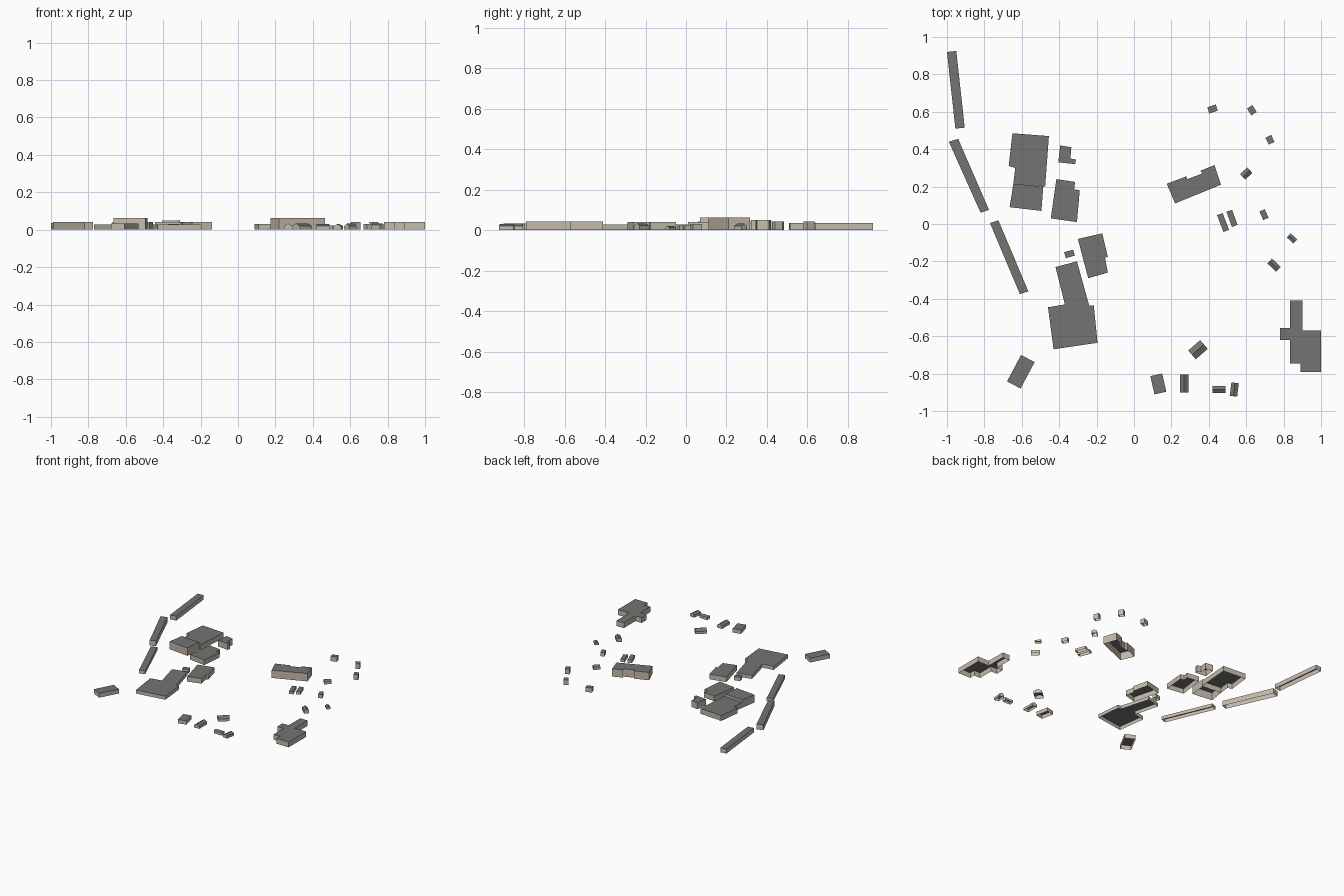
import bpy
import bmesh
import math
from mathutils import Matrix, Vector

cube = bpy.data.objects.get("Cube")
if cube:
    bpy.data.objects.remove(cube, do_unlink=True)

UNIT = 0.01  # plan dimensions below are in hundredths


def make_material(name, colour):
    material = bpy.data.materials.new(name)
    material.use_nodes = True
    material.diffuse_color = colour
    shader = next(n for n in material.node_tree.nodes if n.type == 'BSDF_PRINCIPLED')
    shader.inputs["Base Color"].default_value = colour
    shader.inputs["Roughness"].default_value = 0.9
    return material


WALL = make_material("beige wall", (0.56, 0.50, 0.42, 1))
ROOF = make_material("grey roof", (0.17, 0.175, 0.175, 1))


def finish(bm, name):
    """Turn a bmesh into an object; upward faces become roof, the rest wall."""
    for face in bm.faces:
        face.normal_update()
        face.material_index = 1 if face.normal.z > 0.2 else 0
    mesh = bpy.data.meshes.new(name)
    bm.to_mesh(mesh)
    bm.free()
    mesh.materials.append(WALL)
    mesh.materials.append(ROOF)
    obj = bpy.data.objects.new(name, mesh)
    bpy.context.collection.objects.link(obj)
    return obj


def block(name, height, outline):
    """Flat-roofed shell, open below, raised from a plan outline."""
    points = [Vector((x, y, 0)) * UNIT for x, y in outline]
    area = sum(a.x * b.y - b.x * a.y for a, b in zip(points, points[1:] + points[:1]))
    if area < 0:
        points.reverse()
    bm = bmesh.new()
    low = [bm.verts.new(p) for p in points]
    high = [bm.verts.new(p + Vector((0, 0, height * UNIT))) for p in points]
    bm.faces.new(high)
    for i in range(len(points)):
        j = (i + 1) % len(points)
        bm.faces.new((low[i], low[j], high[j], high[i]))
    return finish(bm, name)


def hut(name, centre, length, width, angle, height):
    """Rotated rectangular flat-roofed block."""
    turn = Matrix.Rotation(math.radians(angle), 2)
    corners = [(-1, -1), (1, -1), (1, 1), (-1, 1)]
    outline = [turn @ Vector((sx * length / 2, sy * width / 2)) + Vector(centre)
               for sx, sy in corners]
    return block(name, height, outline)


def cottage(name, centre, length, width, angle, eave, ridge):
    """Gabled shell, open below, with its ridge along the length."""
    bm = bmesh.new()
    profile = [(-width / 2, 0), (-width / 2, eave), (0, ridge),
               (width / 2, eave), (width / 2, 0)]
    ends = [[bm.verts.new(Vector((x, y, z)) * UNIT) for y, z in profile]
            for x in (-length / 2, length / 2)]
    back, front = ends
    bm.faces.new(back)
    bm.faces.new(front)
    for i in range(len(profile) - 1):
        bm.faces.new((back[i], back[i + 1], front[i + 1], front[i]))
    # Point every face away from the middle of the volume
    middle = Vector((0, 0, eave / 2 * UNIT))
    for face in bm.faces:
        face.normal_update()
        if face.normal.dot(face.calc_center_median() - middle) < 0:
            face.normal_flip()
    obj = finish(bm, name)
    obj.location = Vector((*centre, 0)) * UNIT
    obj.rotation_euler.z = math.radians(angle)
    return obj


# Long narrow buildings on the west edge
block("north_long_building", 3.5,
      [(-100, 92), (-95, 92.5), (-90.5, 51.5), (-95.5, 51)])
block("middle_long_building", 4.2,
      [(-99, 44), (-94, 45.5), (-77.5, 7.5), (-82, 6)])
block("south_long_building", 2.7,
      [(-77, .5), (-72.5, 2), (-56.5, -36), (-61, -37.5)])

# Large hall with a taller southern wing
block("hall_north_wing", 4.2,
      [(-65, 48.5), (-45.5, 47), (-47.5, 20), (-64.5, 21.5), (-63.5, 30), (-67, 31)])
block("hall_south_wing", 6.2,
      [(-64.5, 21.5), (-48.5, 20), (-49.5, 7), (-66.5, 9)])

# Stepped buildings beside the hall
block("small_stepped_building", 5,
      [(-39.5, 42), (-33.5, 41), (-34, 35), (-31, 34.5), (-31.5, 32), (-40.5, 33)])
block("notched_building", 4,
      [(-41.5, 24), (-31.5, 22.5), (-32, 18.5), (-29, 18), (-30.5, 1), (-44.5, 3)])
block("leaning_building", 4,
      [(-30, -8), (-17, -5), (-14, -17.5), (-15.5, -18), (-14, -26), (-24.5, -29)])
block("large_low_building", 2.8,
      [(-42, -23), (-30.5, -20), (-24, -43.5), (-21.5, -43.5), (-19.5, -63.5),
       (-43, -67), (-46, -44.5), (-37, -43)])

# Main buildings on the east side
block("recessed_front_building", 6.2,
      [(17.5, 21.5), (28, 25.5), (28.5, 24), (36.5, 27), (35.5, 28.5), (43, 31.5),
       (46.5, 21), (22, 11)])
block("cross_shaped_building", 4.2,
      [(83.5, -41), (90, -41), (90, -57), (100, -57), (100, -79), (89, -79),
       (89, -74.5), (83.5, -74.5), (83.5, -62), (78, -62), (78, -55.5), (83.5, -55.5)])

# Flat-roofed huts: centre, length, width, angle, height
HUTS = {
    "southwest_hut": ((-60.5, -79), 16, 8.2, 62, 3.4),
    "courtyard_hut": ((-34.5, -16), 5, 3.3, 15, 3),
    "south_hut": ((13, -85.5), 6.5, 10, 13, 3),
    "west_twin_hut": ((47.6, .8), 3.2, 9.6, 21, 2.2),
    "east_twin_hut": ((52.4, 3), 3.2, 8.6, 20, 2.2),
    "east_hut": ((69.5, 5), 3.1, 5, 24, 3),
    "northeast_hut": ((72.7, 45), 3.4, 4.1, 25, 4.2),
    "north_hut": ((63, 60.8), 3.4, 4.3, 32, 4.2),
    "northwest_hut": ((42, 61.5), 4.8, 3.5, 18, 3.7),
}
for name, spec in HUTS.items():
    hut(name, *spec)

# Gabled cottages: centre, length, width, angle, eave, ridge
COTTAGES = {
    "south_cottage": ((26.8, -85.3), 9.6, 4.5, 90, 2, 3.3),
    "southeast_cottage": ((45.5, -88.5), 7, 3.7, 0, 2, 3),
    "corner_cottage": ((53.6, -88.5), 7.2, 4, 83, 2, 3),
    "diagonal_cottage": ((34.2, -67.2), 8.5, 6.2, 41, 2, 3.4),
    "east_cottage": ((74.9, -22), 6.5, 3.6, -43, 2.4, 3.4),
    "far_east_cottage": ((84.5, -7.7), 4.8, 3, -42, 1.3, 2),
    "central_cottage": ((60, 27), 5.2, 4, 43, 2, 3.2),
}
for name, spec in COTTAGES.items():
    cottage(name, *spec)
